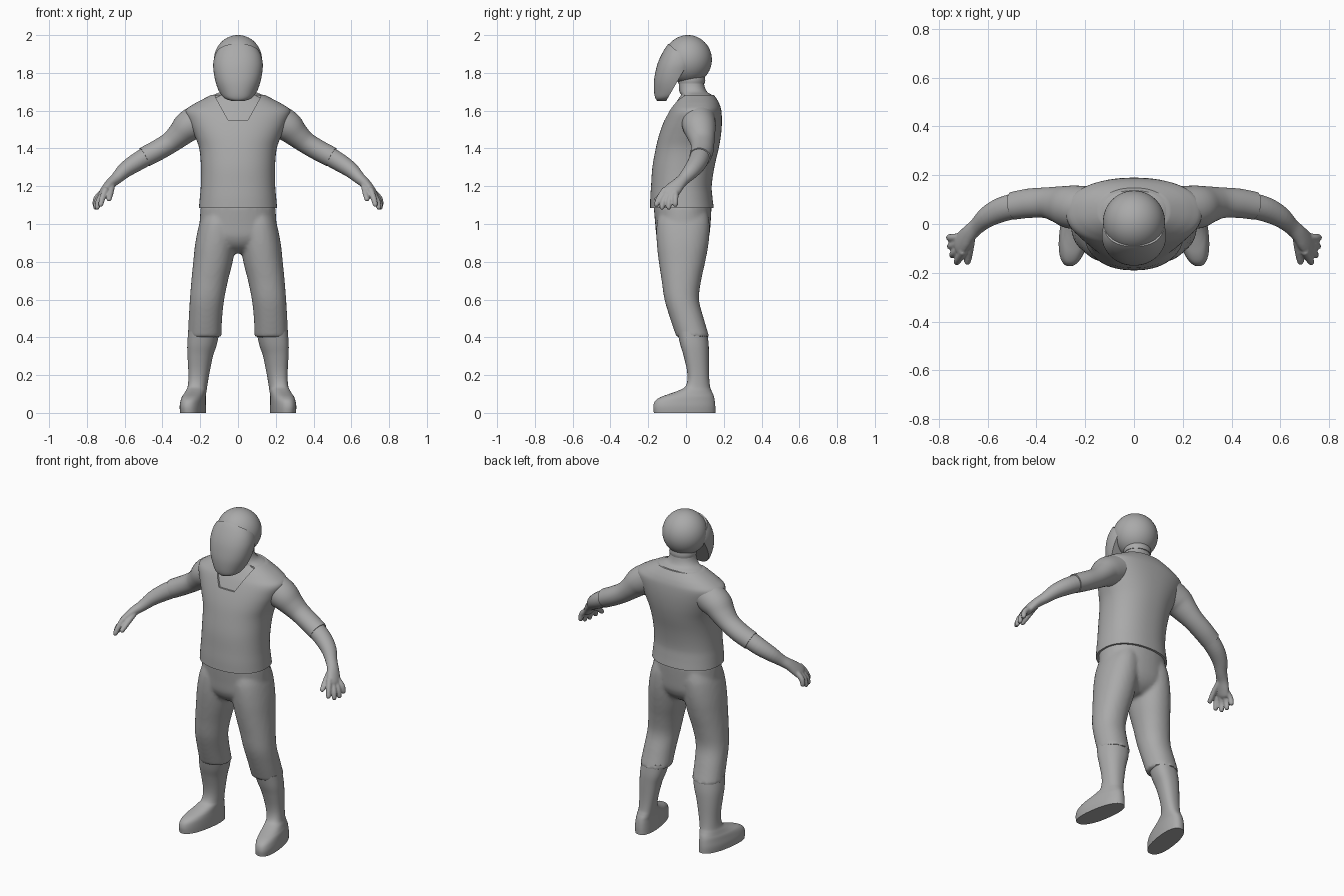
import bpy, bmesh, math
from mathutils import Vector

if "Cube" in bpy.data.objects:
    bpy.data.objects.remove(bpy.data.objects["Cube"])

grey = bpy.data.materials.new("plain grey")
grey.diffuse_color = (0.4, 0.4, 0.4, 1)
grey.use_nodes = True
grey.node_tree.nodes["Principled BSDF"].inputs["Base Color"].default_value = grey.diffuse_color


def add_object(name, bm):
    bmesh.ops.recalc_face_normals(bm, faces=bm.faces)
    me = bpy.data.meshes.new(name)
    bm.to_mesh(me)
    bm.free()
    me.materials.append(grey)
    ob = bpy.data.objects.new(name, me)
    bpy.context.collection.objects.link(ob)
    return ob


def smooth_sections(secs, steps):
    """Hermite interpolation of (x, y, z, ru, rv) sections."""
    p = [Vector(s) for s in secs]
    t = [0.0]
    for a, b in zip(p, p[1:]):
        t.append(t[-1] + max((b - a).length, 1e-4))
    m = []
    for i in range(len(p)):
        a, b = max(i - 1, 0), min(i + 1, len(p) - 1)
        m.append((p[b] - p[a]) / (t[b] - t[a]))
    out = []
    for i in range(len(p) - 1):
        d = t[i + 1] - t[i]
        for k in range(steps):
            h = k / steps
            out.append(p[i] * (2*h**3 - 3*h**2 + 1) + m[i] * d * (h**3 - 2*h**2 + h)
                       + p[i + 1] * (3*h**2 - 2*h**3) + m[i + 1] * d * (h**3 - h**2))
    return out + [p[-1]]


def loft(name, secs, power=2.0, upright=False, n=40, steps=4, yaw=0.0):
    """Skin of superellipse rings along a path; upright keeps the rings level."""
    s = smooth_sections(secs, steps)
    bm = bmesh.new()
    rings = []
    for i, q in enumerate(s):
        c = Vector(q[:3])
        if upright:
            u, v = Vector((1, 0, 0)), Vector((0, 1, 0))
        else:
            t = (Vector(s[min(i + 1, len(s) - 1)][:3]) - Vector(s[max(i - 1, 0)][:3])).normalized()
            u = Vector((0, 1, 0))
            u = (u - t * t.dot(u)).normalized()
            v = t.cross(u)
        ring = []
        for k in range(n):
            a = 2 * math.pi * k / n
            ca, sa = math.cos(a), math.sin(a)
            co = (c + u * max(q[3], .001) * math.copysign(abs(ca) ** (2 / power), ca)
                  + v * max(q[4], .001) * math.copysign(abs(sa) ** (2 / power), sa))
            co.x -= yaw * (co.y - .06)
            ring.append(bm.verts.new(co))
        rings.append(ring)
    for a, b in zip(rings, rings[1:]):
        for k in range(n):
            bm.faces.new((a[k], a[(k + 1) % n], b[(k + 1) % n], b[k]))
    bm.faces.new(rings[0])
    bm.faces.new(rings[-1])
    return add_object(name, bm)


def spans(rows, s=1):
    """Rows of (z, x0, x1, y0, y1) turned into level sections."""
    return [(s * (x0 + x1) / 2, (y0 + y1) / 2, z, (x1 - x0) / 2, (y1 - y0) / 2)
            for z, x0, x1, y0, y1 in rows]


def centred(rows):
    return spans([(z, -r, r, y0, y1) for z, r, y0, y1 in rows])


def apply(ob, mod):
    bpy.ops.object.select_all(action='DESELECT')
    bpy.context.view_layer.objects.active = ob
    ob.select_set(True)
    bpy.ops.object.modifier_apply(modifier=mod.name)


def blend(name, parts, voxel, rounds):
    """Join overlapping parts into one smooth skin."""
    bpy.ops.object.select_all(action='DESELECT')
    for o in parts:
        o.select_set(True)
    ob = bpy.context.view_layer.objects.active = parts[0]
    bpy.ops.object.join()
    ob.name = name
    mod = ob.modifiers.new("remesh", 'REMESH')
    mod.mode, mod.voxel_size = 'VOXEL', voxel
    apply(ob, mod)
    mod = ob.modifiers.new("smooth", 'SMOOTH')
    mod.factor, mod.iterations = .5, rounds
    apply(ob, mod)
    return ob


# Shirt with a trapezoid neckline cut into the chest
shirt_rows = [(1.085, .207, -.19, .147), (1.14, .202, -.189, .14), (1.2, .197, -.185, .136),
              (1.3, .196, -.178, .15), (1.4, .205, -.16, .173), (1.47, .23, -.143, .185),
              (1.54, .26, -.118, .19), (1.6, .278, -.09, .187), (1.633, .237, -.07, .178),
              (1.66, .187, -.053, .164), (1.683, .143, -.038, .148)]
shirt = loft("shirt", centred(shirt_rows), 2.25, True, 72)
bm = bmesh.new()
outline = [(-.135, 1.7), (-.052, 1.55), (.052, 1.55), (.135, 1.7)]
face = bm.faces.new([bm.verts.new((x, -.3, z)) for x, z in outline])
ext = bmesh.ops.extrude_face_region(bm, geom=[face])
bmesh.ops.translate(bm, vec=(0, .29, 0), verts=[v for v in ext["geom"] if isinstance(v, bmesh.types.BMVert)])
cutter = add_object("neckline_cutter", bm)
cutter.hide_render = True
cut = shirt.modifiers.new("neckline", 'BOOLEAN')
cut.operation, cut.object, cut.solver = 'DIFFERENCE', cutter, 'EXACT'
apply(shirt, cut)
bpy.data.objects.remove(cutter)

# Undershirt and neck, seen inside the neckline
g = .011
under = [(z, r - g, a + g, b - g) for z, r, a, b in shirt_rows[4:]]
under += [(1.7, .095, -.035, .112), (1.73, .076, -.038, .098), (1.78, .07, -.036, .09), (1.86, .07, -.03, .09)]
loft("undershirt_and_neck", centred(under), 2.2, True, 56)
loft("neck_band", centred([(1.745, .077, -.042, .1), (1.76, .079, -.044, .102), (1.78, .077, -.042, .1)]),
     2, True, 40)

# Helmet shell
bm = bmesh.new()
bmesh.ops.create_uvsphere(bm, u_segments=48, v_segments=28, radius=1)
for v in bm.verts:
    v.co = Vector((v.co.x * .127, v.co.y * .127 + .01, v.co.z * .13 + 1.87))
add_object("helmet", bm)

# Visor: a long face shape trimmed by a brow plane and a jaw plane
visor = loft("visor", centred([(1.65, .03, -.15, -.08), (1.665, .07, -.162, -.03), (1.7, .1, -.169, .05),
                               (1.75, .118, -.17, .05), (1.8, .128, -.163, .05), (1.85, .131, -.15, .06),
                               (1.9, .119, -.128, .05), (1.95, .088, -.096, .03), (1.98, .05, -.06, .01)]),
             2.2, True, 56)
bm = bmesh.new()
bm.from_mesh(visor.data)
for co, no in (((0, .015, 1.86), (0, .2, -.115)), ((0, .015, 1.86), (0, .105, .12))):
    bmesh.ops.bisect_plane(bm, geom=bm.verts[:] + bm.edges[:] + bm.faces[:], plane_co=co,
                           plane_no=Vector(no).normalized(), clear_outer=True)
    bmesh.ops.holes_fill(bm, edges=[e for e in bm.edges if e.is_boundary], sides=0)
bmesh.ops.recalc_face_normals(bm, faces=bm.faces)
bm.to_mesh(visor.data)
bm.free()

# Trousers: hips and two legs blended together
leg_rows = [(.4, .088, .266, -.05, .124), (.5, .084, .261, -.084, .094), (.6, .073, .255, -.114, .069),
            (.7, .053, .247, -.129, .08), (.8, .028, .237, -.144, .102), (.9, .012, .226, -.155, .12),
            (1.0, .01, .205, -.155, .125), (1.06, .02, .18, -.14, .115)]
hips = loft("hips", centred([(.845, .05, -.07, .05), (.88, .15, -.125, .095), (.93, .206, -.155, .122),
                             (1.0, .204, -.163, .13), (1.1, .197, -.172, .136)]), 2.2, True)
legs = [loft("leg", spans(leg_rows, s), 2.15, True) for s in (-1, 1)]
blend("trousers", [hips] + legs, .011, 5)

boot_rows = [(0, .166, .29, -.17, .155), (.035, .166, .292, -.173, .155), (.065, .167, .288, -.162, .152),
             (.085, .168, .284, -.132, .148), (.1, .168, .278, -.09, .143), (.117, .167, .272, -.043, .135),
             (.14, .165, .265, -.003, .127), (.2, .155, .262, .008, .122), (.3, .133, .265, -.012, .121),
             (.36, .112, .265, -.03, .12), (.43, .095, .258, -.046, .112)]
finger_paths = [[(.7, -.11, 1.185), (.717, -.14, 1.14), (.727, -.158, 1.1)],
                [(.71, -.095, 1.165), (.737, -.118, 1.125), (.746, -.128, 1.085)],
                [(.715, -.075, 1.165), (.745, -.088, 1.125), (.755, -.092, 1.085)],
                [(.72, -.055, 1.165), (.75, -.056, 1.135), (.758, -.056, 1.1)],
                [(.665, -.04, 1.215), (.672, -.1, 1.175), (.683, -.157, 1.13)]]

for s, side in ((-1, "right"), (1, "left")):
    # Boots
    loft(side + "_boot", spans(boot_rows, s), 2.3, True, 48, 4, .15 * s)

    # Upper sleeve
    loft(side + "_sleeve", [(s * x, *r) for x, *r in (
        (.19, .065, 1.555, .09, .09), (.262, .07, 1.517, .088, .083), (.31, .08, 1.472, .075, .067),
        (.36, .087, 1.43, .063, .057), (.43, .085, 1.388, .06, .055), (.495, .075, 1.354, .057, .054))])

    # Forearm, palm and fingers blended together
    arm = loft("forearm", [(s * x, *r) for x, *r in (
        (.46, .08, 1.372, .053, .051), (.54, .06, 1.325, .051, .048), (.6, .03, 1.284, .044, .041),
        (.645, -.01, 1.24, .034, .031), (.675, -.038, 1.214, .036, .027), (.7, -.068, 1.183, .044, .025),
        (.718, -.09, 1.157, .042, .021), (.726, -.099, 1.143, .025, .012))])
    fingers = []
    for path in finger_paths:
        a, b, c = [Vector((s * x, y, z)) for x, y, z in path]
        d = (c - b).normalized() * .009
        fingers.append(loft("finger", [(*a, .017, .017), (*b, .0155, .0155), (*c, .013, .013),
                                       (*(c + d), .006, .006)], n=16))
    blend(side + "_forearm_and_hand", [arm] + fingers, .0055, 3)

# Smooth shading everywhere, keeping hems and trims sharp
bpy.ops.object.select_all(action='SELECT')
bpy.context.view_layer.objects.active = shirt
bpy.ops.object.shade_smooth_by_angle(angle=math.radians(40))
